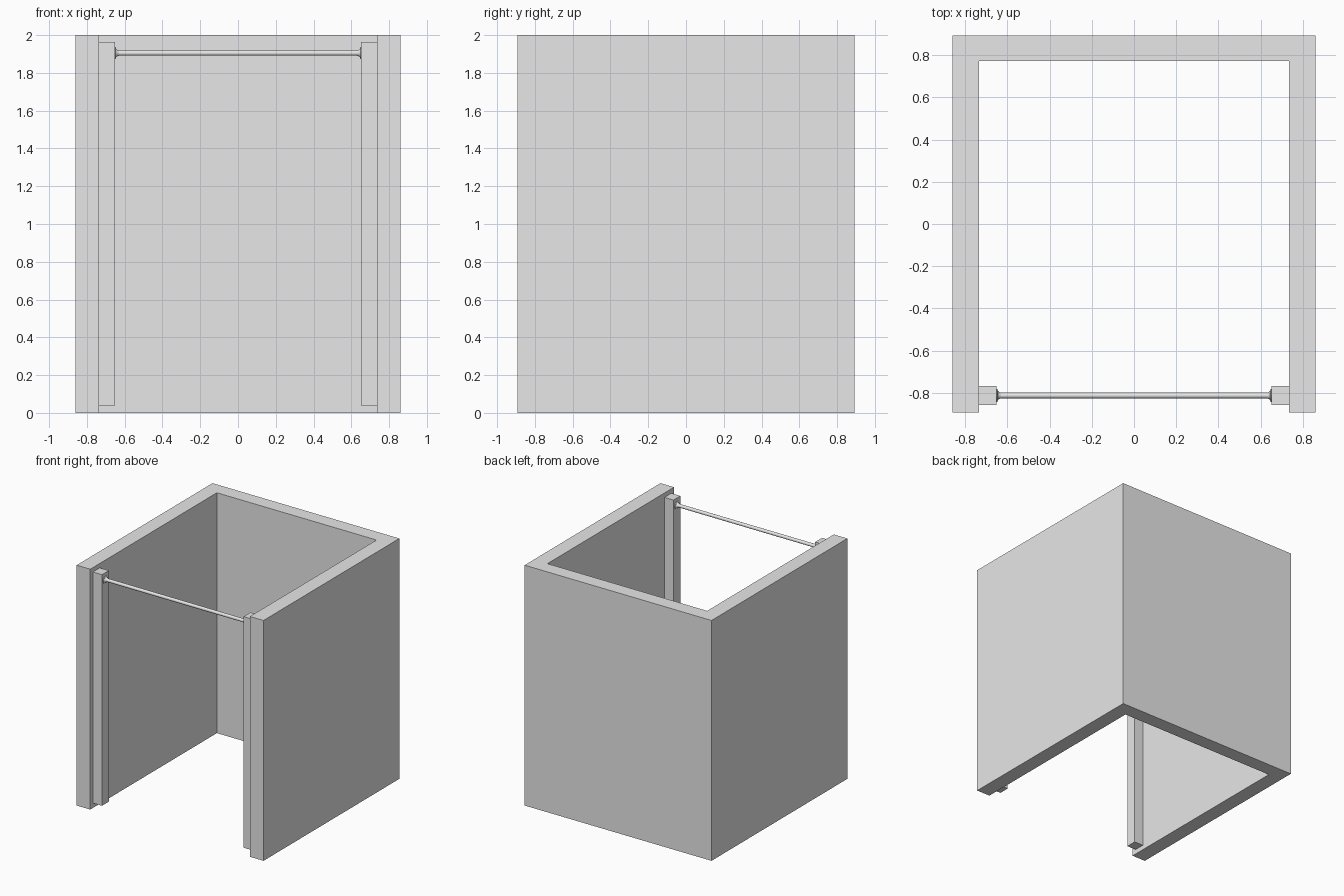
import bpy
import bmesh
from math import cos, sin, tau

cube = bpy.data.objects.get("Cube")
if cube:
    bpy.data.objects.remove(cube, do_unlink=True)

grey = bpy.data.materials.new("light_grey")
grey.use_nodes = True
COLOUR = (0.8, 0.8, 0.8, 1)
grey.diffuse_color = COLOUR
grey.node_tree.nodes["Principled BSDF"].inputs["Base Color"].default_value = COLOUR


def add_object(name, bm):
    bmesh.ops.recalc_face_normals(bm, faces=bm.faces)
    mesh = bpy.data.meshes.new(name)
    bm.to_mesh(mesh)
    bm.free()
    mesh.materials.append(grey)
    obj = bpy.data.objects.new(name, mesh)
    bpy.context.collection.objects.link(obj)
    return obj


def box(name, x, y, z):
    """Box from a (low, high) range along each axis."""
    bm = bmesh.new()
    bmesh.ops.create_cube(bm, size=1)
    for v in bm.verts:
        for axis, (low, high) in enumerate((x, y, z)):
            v.co[axis] = high if v.co[axis] > 0 else low
    return add_object(name, bm)


def turned(name, profile, y, z, sides=32):
    """Closed solid turned about an x-parallel axis from (x, radius) points."""
    bm = bmesh.new()
    rings = [[bm.verts.new((x, y + r * cos(tau * i / sides), z + r * sin(tau * i / sides)))
              for i in range(sides)] for x, r in profile]
    for a, b in zip(rings, rings[1:]):
        for i in range(sides):
            j = (i + 1) % sides
            bm.faces.new((a[i], a[j], b[j], b[i]))
    bm.faces.new(rings[0])
    bm.faces.new(rings[-1])
    return add_object(name, bm)


# Main dimensions
HALF_WIDTH, HALF_DEPTH, HEIGHT = 0.86, 0.893, 2.0
INNER = 0.735
POST_FACE = 0.652
ROD_Y, ROD_Z, ROD_R = -0.812, 1.905, 0.014

# Back wall fitted between the two side walls
box("back_wall", (-INNER, INNER), (0.772, HALF_DEPTH), (0, HEIGHT))

round_parts = []
for side, s in (("left", 1), ("right", -1)):
    # Side wall
    box(side + "_wall", sorted((s * INNER, s * HALF_WIDTH)),
        (-HALF_DEPTH, HALF_DEPTH), (0, HEIGHT))
    # Post mounted on the inner face of the wall
    box(side + "_post", sorted((s * POST_FACE, s * INNER)),
        (-0.857, -0.768), (0.04, 1.963))
    # Flared rod socket
    flare = [(POST_FACE, 0.032), (0.648, 0.031), (0.645, 0.022),
             (0.639, 0.017), (0.63, ROD_R)]
    round_parts.append(turned(side + "_rod_socket",
                              [(s * x, r) for x, r in flare], ROD_Y, ROD_Z))

# Hanging rod between the posts
round_parts.append(turned("hanging_rod", [(-POST_FACE, ROD_R), (POST_FACE, ROD_R)],
                          ROD_Y, ROD_Z))

# Smooth the round parts, keeping sharp ends
bpy.ops.object.select_all(action="DESELECT")
for obj in round_parts:
    obj.select_set(True)
bpy.context.view_layer.objects.active = round_parts[0]
bpy.ops.object.shade_smooth_by_angle()
